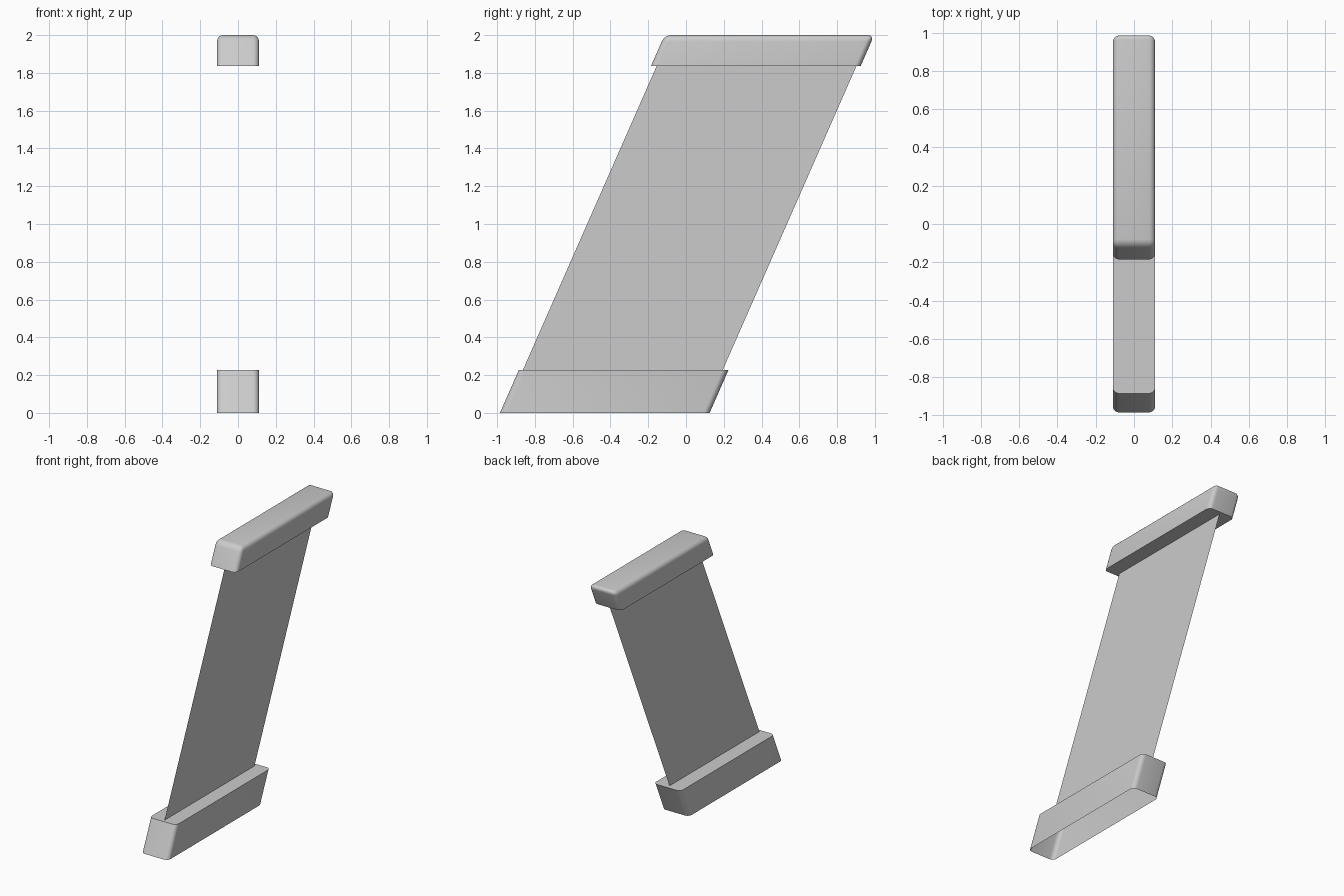
import bpy, bmesh
from mathutils import Matrix

if "Cube" in bpy.data.objects:
    bpy.data.objects.remove(bpy.data.objects["Cube"])

SLOPE = 0.44        # y offset per unit of height
WIDTH = 0.222
LENGTH = 1.11
RADIUS = 0.033


def shear(bm, y_start, z_start):
    """Lean the mesh along y and move it to its place."""
    for v in bm.verts:
        v.co.y += SLOPE * v.co.z + y_start
        v.co.z += z_start


def finish(bm, name):
    bmesh.ops.recalc_face_normals(bm, faces=bm.faces)
    mesh = bpy.data.meshes.new(name)
    bm.to_mesh(mesh)
    bm.free()
    obj = bpy.data.objects.new(name, mesh)
    bpy.context.collection.objects.link(obj)
    return obj


def bar(name, y_start, z_start, height, round_top, open_bottom):
    """Leaning box with rounded upright corners."""
    bm = bmesh.new()
    bmesh.ops.create_cube(bm, size=1, matrix=Matrix.Translation((0, 0.5, 0.5)))
    bmesh.ops.scale(bm, vec=(WIDTH, LENGTH, height), verts=bm.verts)
    edges = []
    for e in bm.edges:
        a, b = (v.co.z for v in e.verts)
        if abs(a - b) > 0.01 or (round_top and min(a, b) > height / 2):
            edges.append(e)
    bmesh.ops.bevel(bm, geom=edges, offset=RADIUS, offset_type='OFFSET',
                    segments=5, profile=0.5, affect='EDGES')
    bm.normal_update()
    if open_bottom:
        under = [f for f in bm.faces if all(v.co.z < 1e-4 for v in f.verts)]
        bmesh.ops.delete(bm, geom=under, context='FACES')
    shear(bm, y_start, z_start)
    obj = finish(bm, name)
    bpy.context.view_layer.objects.active = obj
    obj.select_set(True)
    bpy.ops.object.shade_smooth_by_angle(angle=0.6)
    obj.select_set(False)
    return obj


# Base shoe, hollow from below, and rounded handrail
bar("base_shoe", -0.985, 0.0, 0.226, False, True)
bar("handrail", -0.185, 1.837, 0.163, True, False)

# Thin infill sheet between base and handrail
bm = bmesh.new()
h = 1.837 - 0.226
corners = [(0, 0, 0), (0, 1.058, 0), (0, 1.058, h), (0, 0, h)]
bm.faces.new([bm.verts.new(c) for c in corners])
shear(bm, -0.864, 0.226)
finish(bm, "infill_panel")
